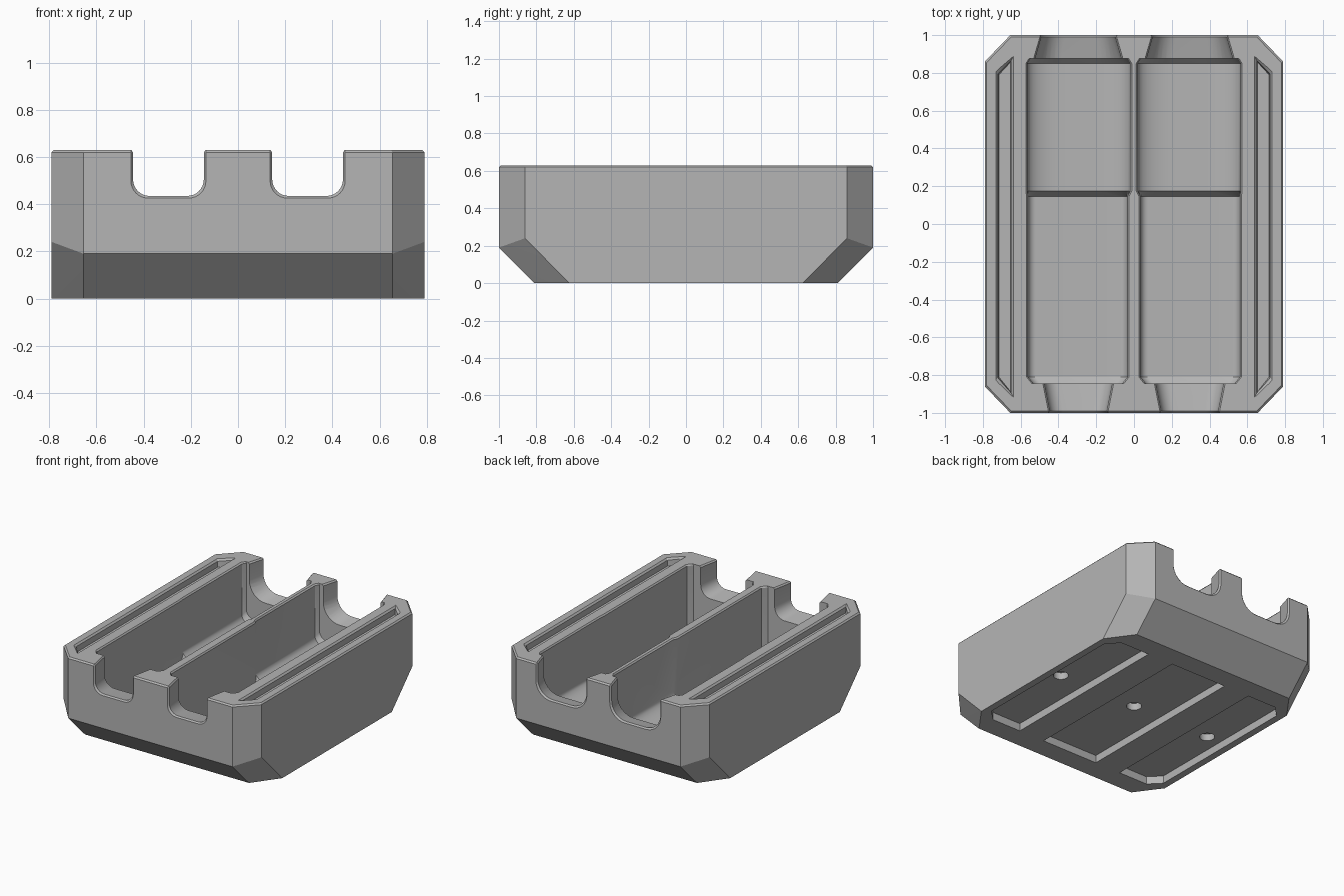
import bpy, bmesh, math

if "Cube" in bpy.data.objects:
    bpy.data.objects.remove(bpy.data.objects["Cube"])

TOP = 0.63

grey = bpy.data.materials.new("plain grey")
grey.diffuse_color = (0.46, 0.46, 0.46, 1)
grey.use_nodes = True
grey.node_tree.nodes["Principled BSDF"].inputs["Base Color"].default_value = grey.diffuse_color


def add_object(name, bm):
    bmesh.ops.recalc_face_normals(bm, faces=bm.faces)
    mesh = bpy.data.meshes.new(name)
    bm.to_mesh(mesh)
    bm.free()
    mesh.materials.append(grey)
    obj = bpy.data.objects.new(name, mesh)
    bpy.context.collection.objects.link(obj)
    return obj


def loft(name, rings):
    """Closed solid through a row of rings with equal point counts."""
    bm = bmesh.new()
    loops = [[bm.verts.new(p) for p in ring] for ring in rings]
    n = len(loops[0])
    for a, b in zip(loops, loops[1:]):
        for i in range(n):
            j = (i + 1) % n
            bm.faces.new((a[i], a[j], b[j], b[i]))
    bm.faces.new(loops[0])
    bm.faces.new(loops[-1])
    bmesh.ops.triangulate(bm, faces=[f for f in bm.faces if len(f.verts) == 4])
    return add_object(name, bm)


def trough(s, y, cx, hw, floor, rx, rz, flare=0.01):
    """U-shaped section with a flared rim and rounded lower corners."""
    half = [(hw + flare, 0.8), (hw + flare, TOP + 0.002), (hw, TOP - flare)]
    for k in range(9):
        a = math.pi / 2 * k / 8
        half.append((hw - rx + rx * math.cos(a), floor + rz - rz * math.sin(a)))
    pts = half + [(-x, z) for x, z in reversed(half)]
    return [(s * cx + x, y, z) for x, z in pts]


def flat_ring(s, outline, z):
    return [(s * x, y, z) for x, y in outline]


def slot_outline(grow):
    """Long trapezoid of the side grooves."""
    g = grow
    return [(0.655 - g, -0.885 - 2 * g), (0.655 - g, 0.855 + 2 * g),
            (0.715 + g, 0.79 + g), (0.715 + g, -0.81 - g)]


# Body: block with cut corners and sloped lower ends
bm = bmesh.new()
for sx in (-1, 1):
    for sy in (-1, 1):
        for x, y, z in [(0.655, 1, TOP - 0.01), (0.79, 0.86, TOP - 0.01),
                        (0.65, 0.99, TOP), (0.78, 0.855, TOP),
                        (0.655, 1, 0.19), (0.79, 0.86, 0.24),
                        (0.655, 0.81, 0), (0.79, 0.625, 0)]:
            bm.verts.new((sx * x, sy * y, z))
bmesh.ops.convex_hull(bm, input=bm.verts)
bmesh.ops.dissolve_limit(bm, angle_limit=0.01, verts=bm.verts, edges=bm.edges)
body = add_object("tray_body", bm)

cutters = []
for s in (-1, 1):
    # Main pocket: deep flat front, raised cradle-shaped back
    cutters.append(loft("pocket_cutter", [
        trough(s, -0.845, 0.2975, 0.235, 0.15, 0.04, 0.04),
        trough(s, -0.81, 0.2975, 0.263, 0.13, 0.04, 0.04),
        trough(s, 0.145, 0.2975, 0.263, 0.13, 0.04, 0.04),
        trough(s, 0.175, 0.292, 0.272, 0.17, 0.18, 0.08),
        trough(s, 0.85, 0.292, 0.272, 0.17, 0.18, 0.08),
        trough(s, 0.877, 0.292, 0.255, 0.20, 0.18, 0.08)]))
    # Front opening, widening inwards
    cutters.append(loft("front_notch_cutter", [
        trough(s, -1.01, 0.295, 0.168, 0.417, 0.075, 0.075),
        trough(s, -0.99, 0.295, 0.15, 0.435, 0.07, 0.07),
        trough(s, -0.85, 0.295, 0.178, 0.415, 0.08, 0.08),
        trough(s, -0.75, 0.295, 0.198, 0.40, 0.08, 0.08)]))
    # Larger back opening
    cutters.append(loft("back_notch_cutter", [
        trough(s, 1.01, 0.295, 0.213, 0.377, 0.12, 0.12),
        trough(s, 0.99, 0.295, 0.195, 0.395, 0.12, 0.12),
        trough(s, 0.87, 0.295, 0.23, 0.37, 0.13, 0.13),
        trough(s, 0.80, 0.295, 0.25, 0.355, 0.13, 0.13)]))
    # Side groove with sloped walls
    cutters.append(loft("groove_cutter", [
        flat_ring(s, slot_outline(0.0), TOP - 0.05),
        flat_ring(s, slot_outline(0.005), TOP - 0.012),
        flat_ring(s, slot_outline(0.019), TOP + 0.003),
        flat_ring(s, slot_outline(0.019), 0.8)]))
    # Outer underside recess with two cut corners
    outer = [(0.43, -0.66), (0.66, -0.66), (0.74, -0.58),
             (0.74, 0.58), (0.66, 0.66), (0.43, 0.66)]
    cutters.append(loft("outer_recess_cutter",
                        [flat_ring(s, outer, -0.1), flat_ring(s, outer, 0.055)]))

# Central underside recess
middle = [(-0.225, -0.66), (0.225, -0.66), (0.225, 0.66), (-0.225, 0.66)]
cutters.append(loft("middle_recess_cutter",
                    [flat_ring(1, middle, -0.1), flat_ring(1, middle, 0.055)]))

# Round holes in the three recesses
for cx in (-0.63, 0, 0.63):
    circle = [(cx + 0.05 * math.cos(k * math.pi / 12),
               0.05 * math.sin(k * math.pi / 12)) for k in range(24)]
    cutters.append(loft("hole_cutter",
                        [flat_ring(1, circle, -0.05), flat_ring(1, circle, 0.105)]))

# Cut everything out of the body and drop the helpers
bpy.context.view_layer.objects.active = body
body.select_set(True)
for c in cutters:
    c.hide_render = True
    mod = body.modifiers.new(c.name, 'BOOLEAN')
    mod.operation = 'DIFFERENCE'
    mod.solver = 'EXACT'
    mod.object = c
    bpy.ops.object.modifier_apply(modifier=mod.name)
for c in cutters:
    bpy.data.objects.remove(c, do_unlink=True)

bpy.ops.object.shade_smooth_by_angle(angle=math.radians(28))
